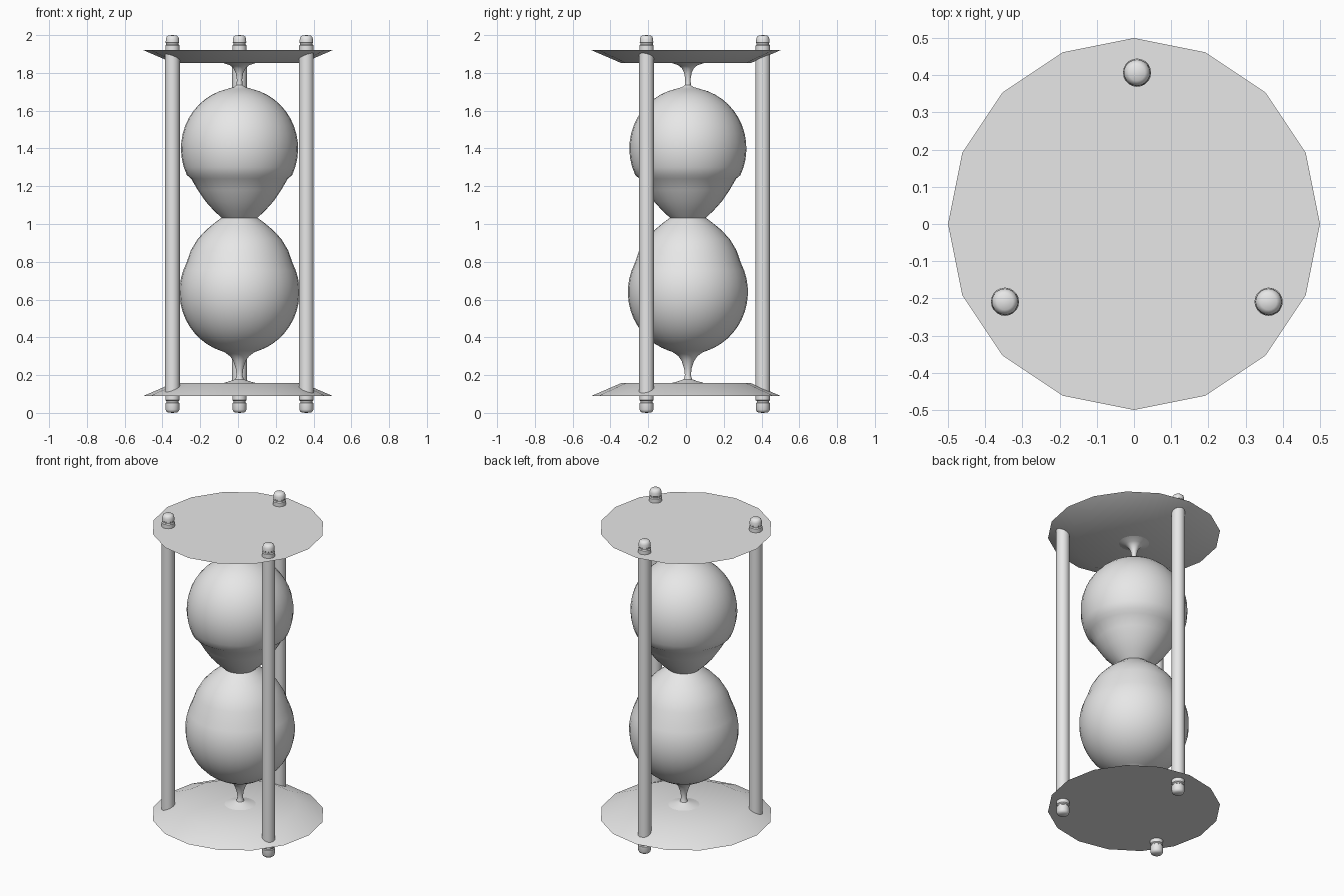
import bpy, bmesh, math

if "Cube" in bpy.data.objects:
    bpy.data.objects.remove(bpy.data.objects["Cube"])

grey = bpy.data.materials.new("plain_grey")
grey.diffuse_color = (0.8, 0.8, 0.8, 1)
grey.use_nodes = True
grey.node_tree.nodes["Principled BSDF"].inputs["Base Color"].default_value = grey.diffuse_color


def lathe(name, profile, sides, centre=(0, 0)):
    """Revolve (radius, z) points about a vertical axis; radius 0 closes to a point."""
    bm = bmesh.new()
    rings = []
    for r, z in profile:
        count = sides if r > 0 else 1
        rings.append([bm.verts.new((r * math.cos(math.tau * i / sides),
                                    r * math.sin(math.tau * i / sides), z))
                      for i in range(count)])
    for a, b in zip(rings, rings[1:]):
        for i in range(sides):
            j = (i + 1) % sides
            quad = [a[i % len(a)], a[j % len(a)], b[j % len(b)], b[i % len(b)]]
            bm.faces.new(list(dict.fromkeys(quad)))
    bmesh.ops.recalc_face_normals(bm, faces=bm.faces)
    mesh = bpy.data.meshes.new(name)
    bm.to_mesh(mesh)
    bm.free()
    mesh.materials.append(grey)
    obj = bpy.data.objects.new(name, mesh)
    obj.location = (*centre, 0)
    bpy.context.collection.objects.link(obj)
    bpy.ops.object.select_all(action='DESELECT')
    obj.select_set(True)
    bpy.context.view_layer.objects.active = obj
    bpy.ops.object.shade_smooth_by_angle(angle=math.radians(35))
    return obj


def arc(radius, half_height, mid_z, start, end, steps):
    """Points on an ellipse from start to end degrees of latitude."""
    out = []
    for k in range(steps + 1):
        t = math.radians(start + (end - start) * k / steps)
        out.append((radius * math.cos(t), mid_z + half_height * math.sin(t)))
    return out


# Bevelled 16-sided end plates
lathe("bottom_plate", [(0, 0.09), (0.5, 0.09), (0.345, 0.157), (0, 0.157)], 16)
lathe("top_plate", [(0, 1.853), (0.345, 1.853), (0.5, 1.92), (0, 1.92)], 16)

# Glass: foot, thin stem, lower bulb, waist, upper bulb, thin stem, flare
axis = (0.008, 0.01)
lower = ([(0.09, 0.157), (0.05, 0.168), (0.022, 0.178), (0.016, 0.2), (0.02, 0.235),
          (0.033, 0.275), (0.05, 0.3), (0.08, 0.322)]
         + arc(0.318, 0.328, 0.64, -72, 28, 13)
         + [(0.258, 0.86), (0.222, 0.92), (0.175, 0.97), (0.13, 1.007), (0.095, 1.033)])
upper = ([(0.095, 1.033), (0.135, 1.07), (0.18, 1.12), (0.221, 1.18), (0.256, 1.24)]
         + arc(0.31, 0.322, 1.40, -26, 78, 13)
         + [(0.03, 1.725), (0.016, 1.735), (0.014, 1.765), (0.02, 1.8), (0.032, 1.825),
            (0.05, 1.84), (0.09, 1.854)])
lathe("lower_bulb", lower, 32, axis)
lathe("upper_bulb", upper, 32, axis)

# Three posts with grooved end caps
posts = [(0.008, 0.407), (-0.347, -0.209), (0.362, -0.209)]
rod = [(0, 0.09), (0.039, 0.09), (0.039, 1.92), (0, 1.92)]
top_cap = [(0, 1.918), (0.038, 1.918), (0.038, 1.945), (0.033, 1.95), (0.033, 1.957),
           (0.036, 1.96), (0.035, 1.978), (0.031, 1.991), (0.022, 1.998), (0, 2.0)]
bottom_cap = [(0, 0.092), (0.038, 0.092), (0.038, 0.067), (0.032, 0.062), (0.032, 0.056),
              (0.037, 0.052), (0.037, 0.018), (0.033, 0.008), (0.024, 0.002), (0, 0.0)]
for n, spot in enumerate(posts, 1):
    lathe(f"post_{n}", rod, 20, spot)
    lathe(f"post_top_cap_{n}", top_cap, 20, spot)
    lathe(f"post_bottom_cap_{n}", bottom_cap, 20, spot)
